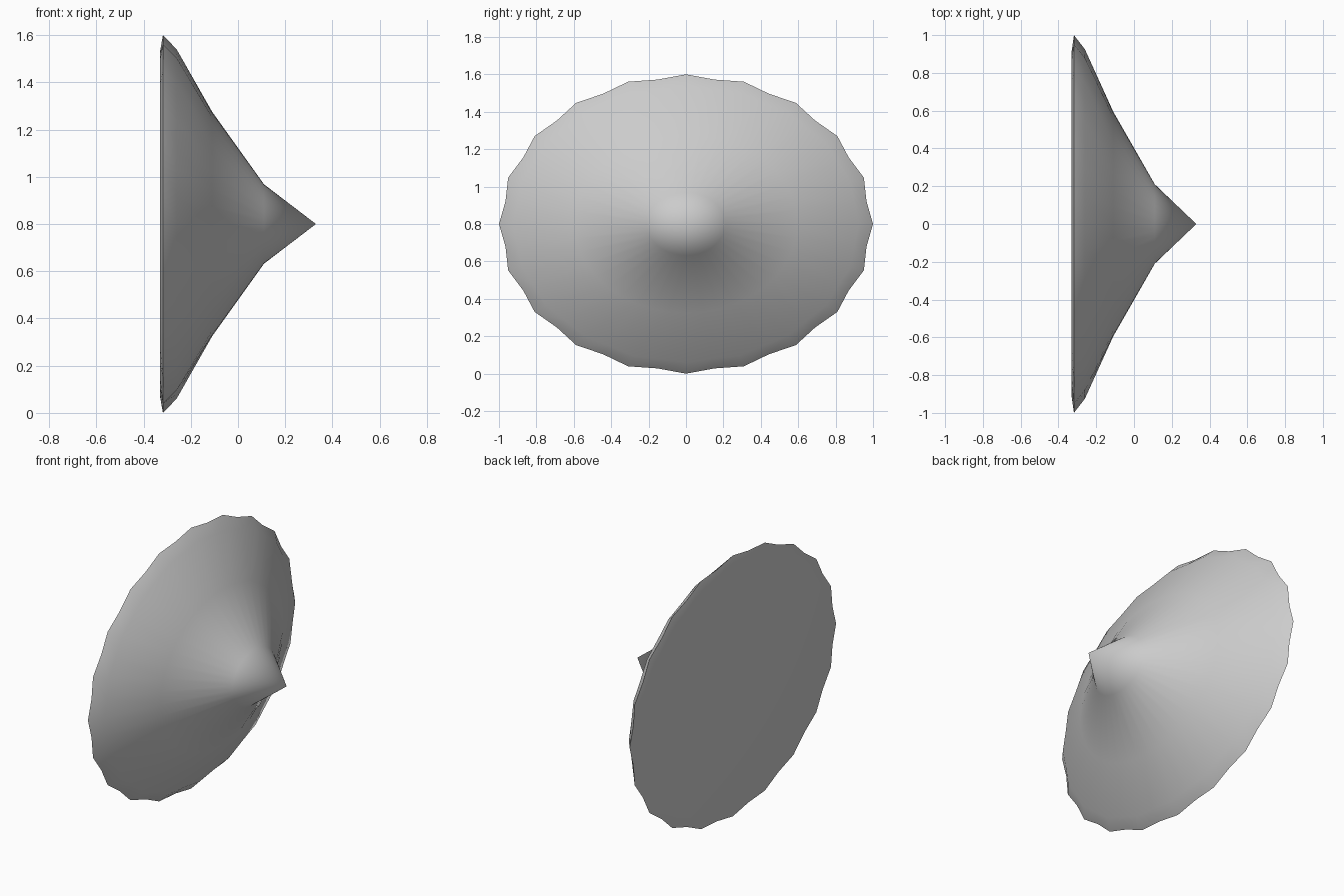
import bpy, bmesh
from math import sin, cos, pi

if "Cube" in bpy.data.objects:
    bpy.data.objects.remove(bpy.data.objects["Cube"])

SEG = 40            # 20 rim points with a shallow scallop between each pair
RY, RZ, CZ = 1.0, 0.8, 0.8
# rings: x position, radius fraction, scallop factor on in-between points
RINGS = [(0.11, 0.21, 1.0), (-0.11, 0.595, 1.0), (-0.26, 0.925, 0.985),
         (-0.318, 1.0, 0.977), (-0.33, 0.915, 1.0)]

bm = bmesh.new()


def ring(x, r, dip):
    verts = []
    for i in range(SEG):
        a = 2 * pi * i / SEG
        k = r * (dip if i % 2 else 1.0)
        verts.append(bm.verts.new((x, RY * k * sin(a), CZ + RZ * k * cos(a))))
    return verts


# pointed front, flared body and scalloped rim
tip = bm.verts.new((0.33, 0, CZ))
loops = [ring(*r) for r in RINGS]
for i in range(SEG):
    j = (i + 1) % SEG
    bm.faces.new((tip, loops[0][i], loops[0][j]))
    for a, b in zip(loops, loops[1:]):
        bm.faces.new((a[i], b[i], b[j], a[j]))
# flat back
bm.faces.new(loops[-1])
bmesh.ops.recalc_face_normals(bm, faces=bm.faces[:])

mesh = bpy.data.meshes.new("pointed_disc")
bm.to_mesh(mesh)
bm.free()
disc = bpy.data.objects.new("pointed_disc", mesh)
bpy.context.collection.objects.link(disc)

# smooth body, crisp flat back
bpy.context.view_layer.objects.active = disc
disc.select_set(True)
bpy.ops.object.shade_smooth_by_angle(angle=0.7)
